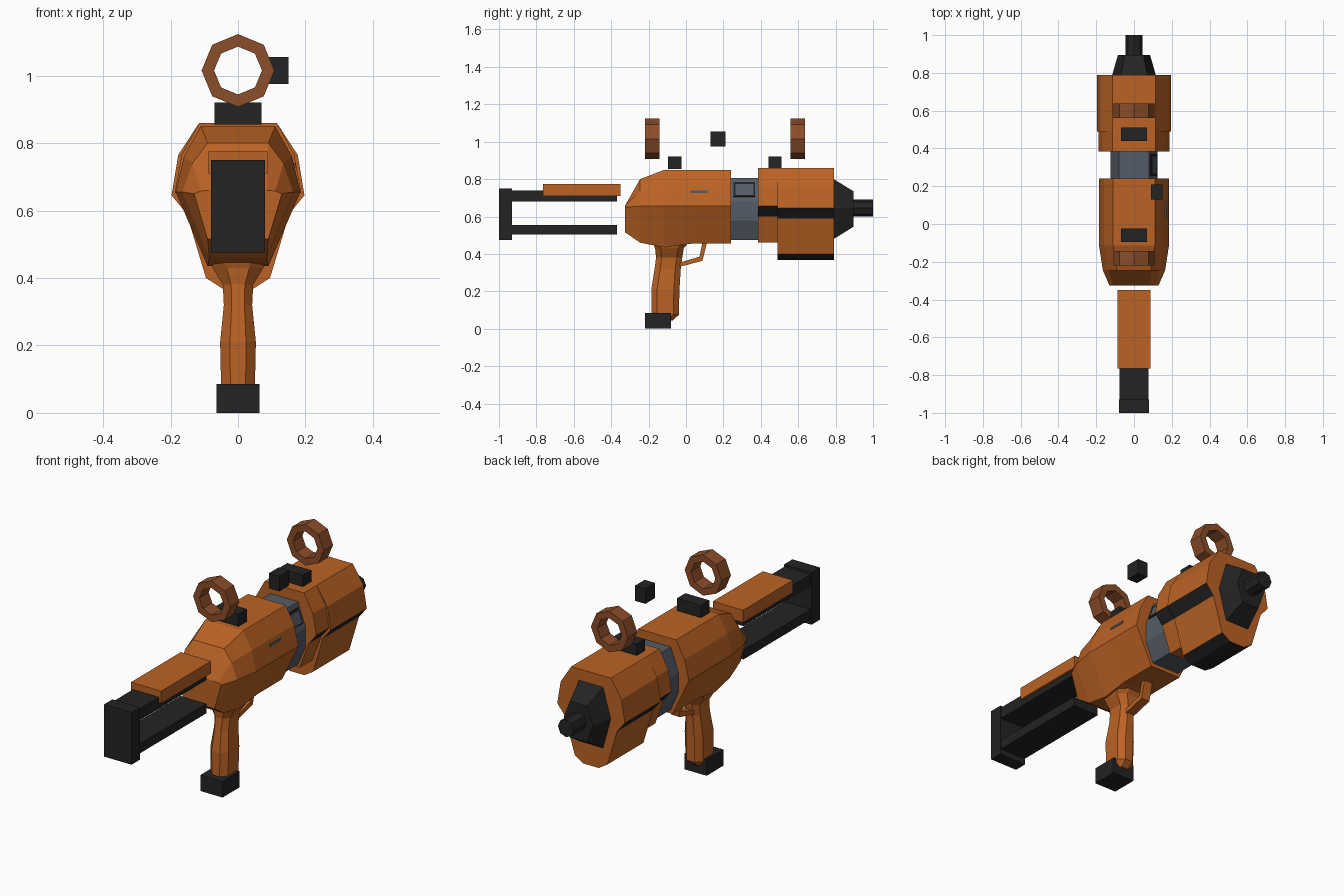
import bpy, bmesh, math

if "Cube" in bpy.data.objects:
    bpy.data.objects.remove(bpy.data.objects["Cube"])


def material(name, rgb):
    m = bpy.data.materials.new(name)
    m.diffuse_color = (*rgb, 1)
    m.use_nodes = True
    m.node_tree.nodes["Principled BSDF"].inputs["Base Color"].default_value = m.diffuse_color
    return m


ORANGE = material("burnt orange", (0.50, 0.125, 0.018))
BROWN = material("rust brown", (0.26, 0.075, 0.022))
BLACK = material("black", (0.017, 0.017, 0.017))
GREY = material("slate grey", (0.09, 0.108, 0.135))


def loft(name, rings, mat, mat2=None, painted=(), cap=True):
    """Bridge rings of 3D points; side faces listed in painted get mat2."""
    bm = bmesh.new()
    vs = [[bm.verts.new(p) for p in r] for r in rings]
    n = len(vs[0])
    for a, b in zip(vs, vs[1:]):
        for i in range(n):
            j = (i + 1) % n
            f = bm.faces.new((a[i], a[j], b[j], b[i]))
            f.material_index = 1 if i in painted else 0
    if cap:
        bm.faces.new(vs[0])
        bm.faces.new(vs[-1])
    bmesh.ops.recalc_face_normals(bm, faces=bm.faces)
    me = bpy.data.meshes.new(name)
    bm.to_mesh(me)
    bm.free()
    me.materials.append(mat)
    if mat2:
        me.materials.append(mat2)
    ob = bpy.data.objects.new(name, me)
    bpy.context.collection.objects.link(ob)
    return ob


def section(y, half):
    """Mirror a right-hand (x, z) half outline into a full ring at y."""
    return [(x, y, z) for x, z in half] + [(-x, y, z) for x, z in reversed(half)]


def prism(name, half, y0, y1, mat, mat2=None, painted=()):
    return loft(name, [section(y0, half), section(y1, half)], mat, mat2, painted)


def box(name, x, y, z, mat):
    return loft(name, [[(x[0], v, z[0]), (x[1], v, z[0]), (x[1], v, z[1]), (x[0], v, z[1])]
                       for v in y], mat)


def circle(y, r, zc, n):
    return [(r * math.sin(i * math.tau / n), y, zc + r * math.cos(i * math.tau / n))
            for i in range(n)]


# Shoulder stock
box("butt_plate", (-.08, .08), (-1, -.93), (.475, .75), BLACK)
box("stock_upper_bar", (-.076, .076), (-.93, -.37), (.68, .74), BLACK)
box("stock_lower_bar", (-.076, .076), (-.93, -.37), (.505, .555), BLACK)
box("cheek_rest", (-.088, .088), (-.765, -.35), (.71, .775), ORANGE)

# Rear body
loft("rear_body", [
    section(-.325, [(.085, .66), (.11, .658), (.13, .65), (.09, .515)]),
    section(-.245, [(.09, .80), (.135, .74), (.165, .655), (.085, .46)]),
    section(-.115, [(.11, .85), (.16, .76), (.185, .655), (.09, .435)]),
    section(.03, [(.11, .85), (.16, .76), (.185, .655), (.09, .455)]),
    section(.24, [(.11, .85), (.16, .76), (.185, .655), (.09, .455)]),
], ORANGE)
box("body_slot", (.158, .171), (.025, .115), (.727, .739), GREY)

# Grip: chamfered sections of (z, back y, front y, half width)
grip = []
for z, y0, y1, w in [(.47, -.18, .02, .09), (.43, -.165, -.012, .075), (.38, -.16, -.02, .045),
                     (.32, -.168, -.028, .042), (.21, -.185, -.035, .053),
                     (.075, -.185, -.038, .05), (.045, -.15, -.07, .042)]:
    c = w * .45
    half = [(c, y0), (w, y0 + .03), (w, y1 - .03), (c, y1)]
    grip.append([(x, y, z) for x, y in half] + [(-x, y, z) for x, y in reversed(half)])
loft("grip", grip, ORANGE)
box("grip_base", (-.064, .064), (-.22, -.08), (0, .085), BLACK)

# Trigger guard: a bent strip below the body
loft("trigger_guard", [[(-.025, y, z), (.025, y, z), (.025, y + dy, z + dz), (-.025, y + dy, z + dz)]
                       for y, z, dy, dz in [(-.04, .33, 0, .022), (.088, .363, -.016, .022),
                                            (.112, .46, -.024, 0)]], ORANGE)

# Middle collar with its ejection port on the right slope
prism("middle_collar", [(.08, .805), (.125, .68), (.125, .58), (.08, .475)], .24, .385, GREY)


def port_plate(name, z0, z1, y0, y1, lift, mat):
    ends = [(.125 - .36 * (z - .68), z) for z in (z0, z1)]
    pts = ends + [(x + lift * .94, z + lift * .34) for x, z in reversed(ends)]
    loft(name, [[(x, y, z) for x, z in pts] for y in (y0, y1)], mat)


port_plate("port_frame", .705, .782, .255, .37, .005, BLACK)
port_plate("port_cover", .713, .770, .264, .361, .008, GREY)

# Fore-end, with black side stripes and underside
prism("fore_end_rear", [(.115, .86), (.167, .765), (.187, .655), (.142, .60), (.09, .46)],
      .385, .49, ORANGE, BLACK, (2, 6))
prism("fore_end_front", [(.115, .86), (.177, .765), (.197, .645), (.152, .59), (.095, .40),
                         (.045, .368)], .49, .79, ORANGE, BLACK, (2, 4, 5, 6, 8))

# Muzzle
loft("muzzle_cone", [section(.79, [(.07, .80), (.115, .645), (.07, .48)]),
                     section(.895, [(.05, .735), (.085, .645), (.05, .545)])], BLACK)
loft("barrel", [circle(.88, .046, .645, 8), circle(1, .046, .645, 8)], BLACK)

# Ring sights and mounting blocks
for tag, y, by in (("rear", -.22, -.095), ("front", .56, .44)):
    loops = [circle(y, .108, 1.015, 8), circle(y + .077, .108, 1.015, 8),
             circle(y + .077, .071, 1.015, 8), circle(y, .071, 1.015, 8)]
    loft(tag + "_ring_sight", loops + loops[:1], BROWN, cap=False)
    me = bpy.data.objects[tag + "_ring_sight"].data
    bm = bmesh.new()
    bm.from_mesh(me)
    bmesh.ops.remove_doubles(bm, verts=bm.verts, dist=1e-5)
    bmesh.ops.recalc_face_normals(bm, faces=bm.faces)
    bm.to_mesh(me)
    bm.free()
    box(tag + "_sight_block", (-.07, .07), (by, by + .07), (.855, .92), BLACK)

# Side knob
box("side_knob", (.09, .15), (.13, .21), (.975, 1.055), BLACK)
